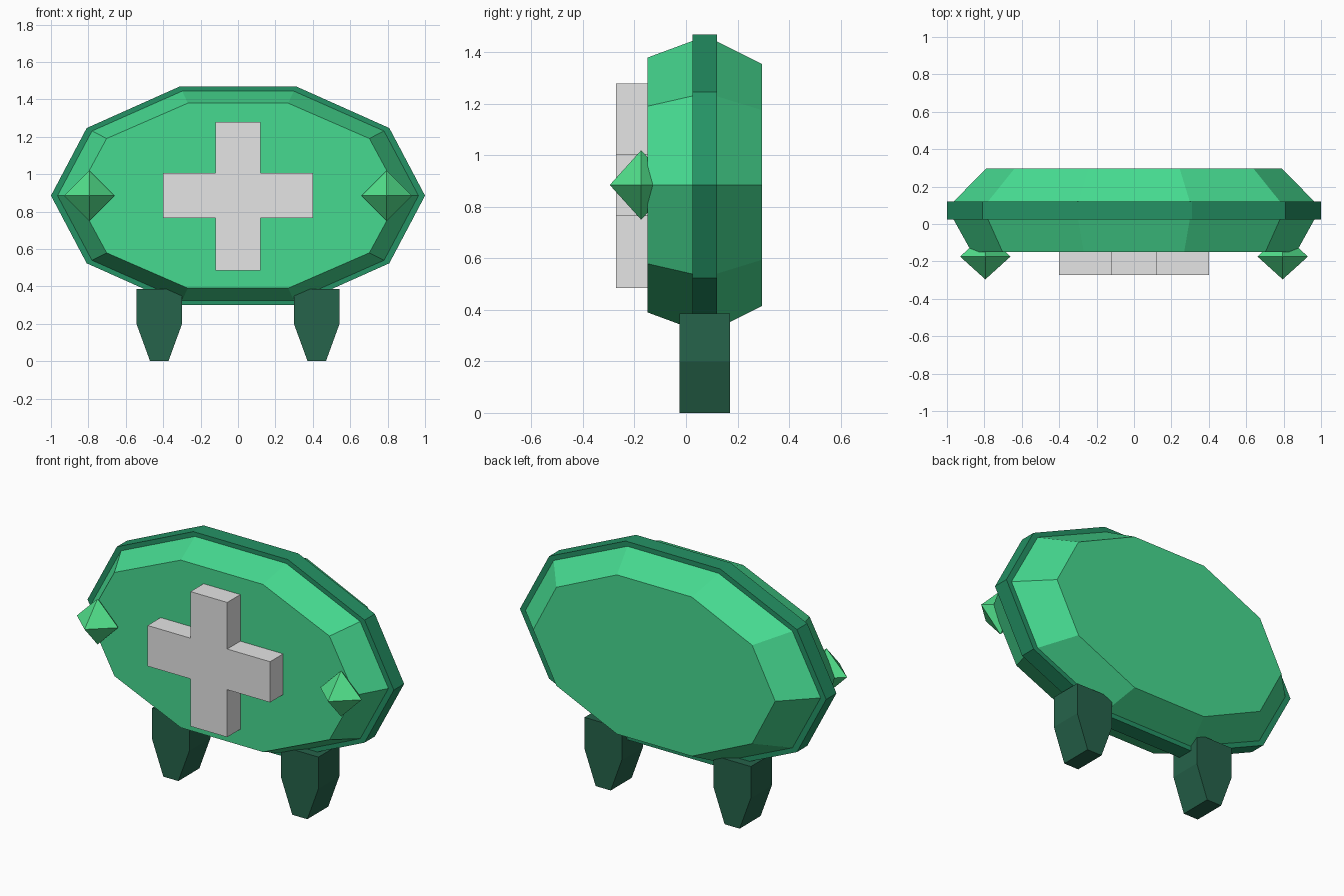
import bpy, math

if "Cube" in bpy.data.objects:
    bpy.data.objects.remove(bpy.data.objects["Cube"])

CZ = 0.885  # height of the shield centre


def material(name, rgb):
    m = bpy.data.materials.new(name)
    m.diffuse_color = (*rgb, 1)
    m.use_nodes = True
    m.node_tree.nodes["Principled BSDF"].inputs["Base Color"].default_value = m.diffuse_color
    return m


BODY = material("body green", (0.061, 0.70, 0.28))
RIM = material("rim green", (0.018, 0.29, 0.13))
LEG = material("dark leg green", (0.019, 0.125, 0.069))
SPIKE = material("bright spike green", (0.084, 0.75, 0.26))
CROSS = material("light grey", (0.78, 0.78, 0.78))


def make(name, verts, faces, mat):
    mesh = bpy.data.meshes.new(name)
    mesh.from_pydata(verts, [], faces)
    mesh.materials.append(mat)
    obj = bpy.data.objects.new(name, mesh)
    bpy.context.collection.objects.link(obj)
    return obj


def loft(name, rings, mat):
    """Closed solid through rings of equal point count, ordered front to back."""
    n = len(rings[0])
    verts = [p for r in rings for p in r]
    faces = [tuple(range(n)), tuple(reversed(range(len(verts) - n, len(verts))))]
    for k in range(len(rings) - 1):
        a, b = k * n, (k + 1) * n
        for i in range(n):
            j = (i + 1) % n
            faces.append((a + j, a + i, b + i, b + j))
    return make(name, verts, faces, mat)


def decagon(rx, rz, y):
    angles = [math.tau * i / 10 for i in range(10)]
    return [(rx * math.cos(t), y, CZ + rz * math.sin(t)) for t in angles]


def prism(name, profile, y0, y1, mat):
    """Extrude an (x, z) outline, counter-clockwise from the front, along y."""
    return loft(name, [[(x, y, z) for x, z in profile] for y in (y0, y1)], mat)


# Bevelled ten-sided body and the raised band around it
loft("body", [decagon(0.868, 0.52, -0.15), decagon(0.965, 0.588, 0.025),
              decagon(0.965, 0.586, 0.12), decagon(0.79, 0.494, 0.296)], BODY)
loft("rim", [decagon(1.0, 0.615, 0.025), decagon(1.0, 0.615, 0.121)], RIM)

# Raised cross on the front
w, ax, lo, hi = 0.12, 0.40, 0.485, 1.28
prism("cross", [(-w, lo), (w, lo), (w, CZ - w), (ax, CZ - w), (ax, CZ + w), (w, CZ + w),
                (w, hi), (-w, hi), (-w, CZ + w), (-ax, CZ + w), (-ax, CZ - w), (-w, CZ - w)],
      -0.272, -0.148, CROSS)

for side, s in (("left", -1), ("right", 1)):
    # Tapered leg
    cx = 0.421 * s
    prism(side + "_leg", [(cx - 0.049, 0), (cx + 0.049, 0), (cx + 0.122, 0.2),
                          (cx + 0.122, 0.386), (cx - 0.122, 0.386), (cx - 0.122, 0.2)],
          -0.025, 0.171, LEG)
    # Eight-faced spike, partly sunk into the body
    x, y, r, d = 0.795 * s, -0.174, 0.135, 0.122
    verts = [(x + r, y, CZ), (x, y, CZ + r), (x - r, y, CZ), (x, y, CZ - r),
             (x, y - d, CZ), (x, y + d, CZ)]
    faces = []
    for i in range(4):
        j = (i + 1) % 4
        faces += [(i, j, 4), (j, i, 5)]
    make(side + "_spike", verts, faces, SPIKE)
